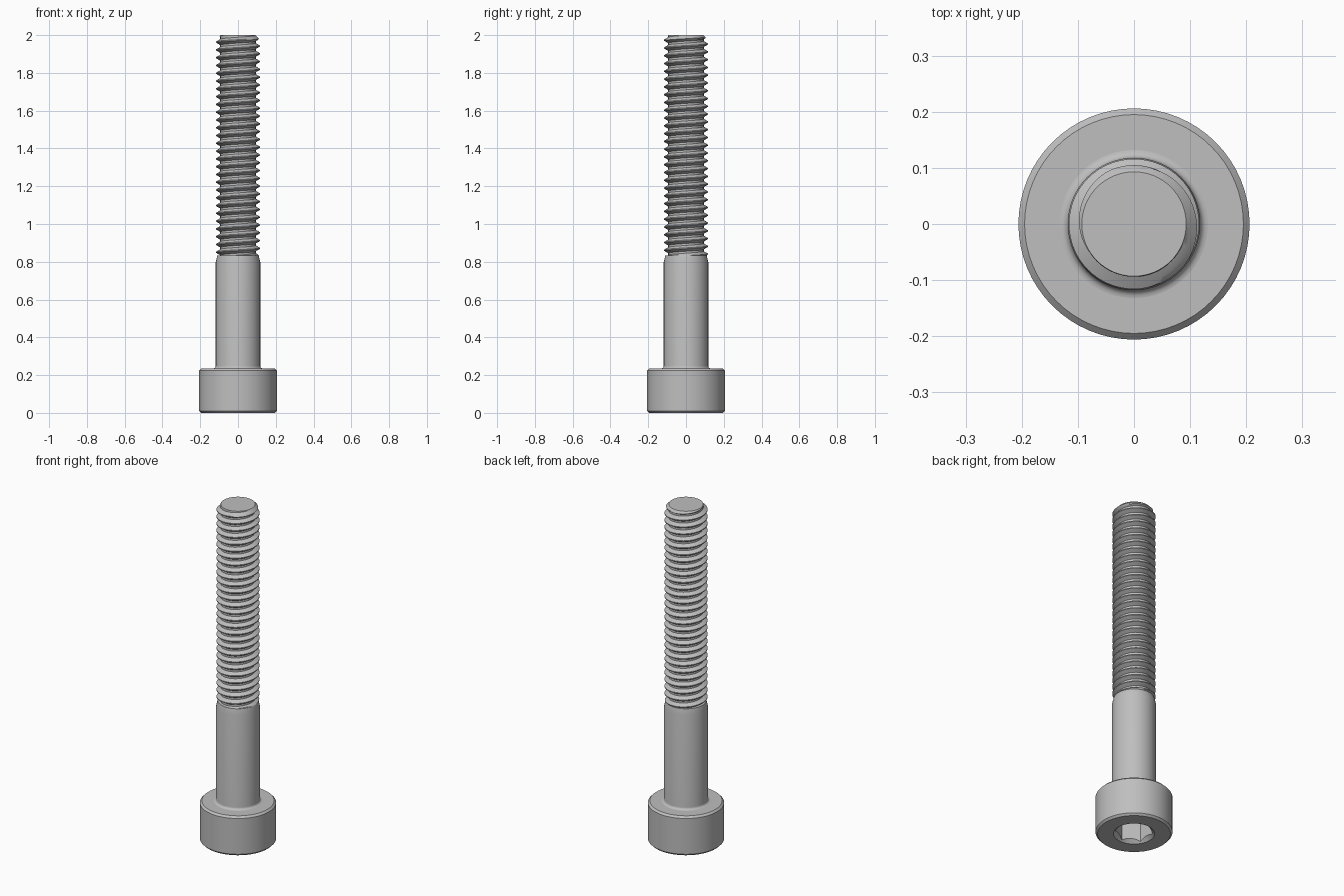
import bpy, bmesh, math
from mathutils import Matrix, Vector

if "Cube" in bpy.data.objects:
    bpy.data.objects.remove(bpy.data.objects["Cube"])

SEGS = 64
HEAD_R, HEAD_H = 0.206, 0.235
SHANK_R = 0.118

steel = bpy.data.materials.new("steel grey")
steel.use_nodes = True
steel.diffuse_color = (0.52, 0.52, 0.52, 1)
steel.node_tree.nodes["Principled BSDF"].inputs["Base Color"].default_value = (0.52, 0.52, 0.52, 1)


def make_object(name, bm):
    bmesh.ops.remove_doubles(bm, verts=bm.verts, dist=1e-5)
    bmesh.ops.recalc_face_normals(bm, faces=bm.faces)
    mesh = bpy.data.meshes.new(name)
    bm.to_mesh(mesh)
    bm.free()
    mesh.materials.append(steel)
    obj = bpy.data.objects.new(name, mesh)
    bpy.context.collection.objects.link(obj)
    return obj


def activate(obj):
    bpy.ops.object.select_all(action='DESELECT')
    obj.select_set(True)
    bpy.context.view_layer.objects.active = obj


def smooth(obj):
    activate(obj)
    bpy.ops.object.shade_smooth_by_angle(angle=math.radians(30))


def lathe(name, profile):
    """Revolve (radius, height) points around z."""
    bm = bmesh.new()
    verts = [bm.verts.new((r, 0, z)) for r, z in profile]
    edges = [bm.edges.new(pair) for pair in zip(verts, verts[1:])]
    bmesh.ops.spin(bm, geom=verts + edges, cent=(0, 0, 0), axis=(0, 0, 1),
                   angle=math.tau, steps=SEGS)
    return make_object(name, bm)


def cone(name, sides, r1, r2, z1, z2):
    bm = bmesh.new()
    bmesh.ops.create_cone(bm, cap_ends=True, segments=sides, radius1=r1, radius2=r2,
                          depth=z2 - z1, matrix=Matrix.Translation((0, 0, (z1 + z2) / 2)))
    return make_object(name, bm)


def cut(target, cutter):
    activate(target)
    mod = target.modifiers.new("cut", 'BOOLEAN')
    mod.operation, mod.solver, mod.object = 'DIFFERENCE', 'EXACT', cutter
    bpy.ops.object.modifier_apply(modifier=mod.name)
    bpy.data.objects.remove(cutter)


# Cylinder head with chamfered rims and a countersunk hex socket
rim = 0.011
head = lathe("head", [(0, 0), (HEAD_R - rim, 0), (HEAD_R, rim), (HEAD_R, HEAD_H - rim),
                      (HEAD_R - rim, HEAD_H), (0, HEAD_H)])
cut(head, cone("socket_cutter", 6, 0.102, 0.102, -0.05, 0.118))
cut(head, cone("countersink_cutter", SEGS, 0.13, 0.08, -0.02, 0.03))
smooth(head)

# Plain shank with a fillet under the head and a chamfered shoulder
fillet = 0.014
arc = [(SHANK_R + fillet * (1 - math.sin(a)), HEAD_H + fillet * (1 - math.cos(a)))
       for a in (math.radians(d) for d in range(0, 91, 18))]
shank = lathe("shank", [(0, HEAD_H - 0.01), (SHANK_R + fillet, HEAD_H - 0.01)] + arc
              + [(SHANK_R, 0.797), (0.110, 0.832), (0, 0.832)])
smooth(shank)

# Right-hand helical thread, fading out at the shoulder and chamfered at the tip
PITCH, TURNS = 0.0412, 31
ROOT, CREST = 0.094, 0.116
BOTTOM, TOP, TIP_R = 0.815, 2.0, 0.093
START = 1.963 - 29 * PITCH
tooth = [(0, 0), (0.125, 0), (0.28, 0.5), (0.4375, 1), (0.5625, 1), (0.72, 0.5), (0.875, 0), (1, 0)]

bm = bmesh.new()
previous = None
for i in range(TURNS * SEGS + 1):
    angle = math.tau * (i % SEGS) / SEGS
    row = []
    for along, rise in tooth:
        z = min(max(START + PITCH * (i / SEGS + along), BOTTOM), TOP)
        r = min(ROOT + (CREST - ROOT) * rise, TIP_R + TOP - z, TIP_R + z - BOTTOM)
        row.append(bm.verts.new((r * math.cos(angle), r * math.sin(angle), z)))
    if previous:
        for j in range(len(tooth) - 1):
            bm.faces.new((previous[j], row[j], row[j + 1], previous[j + 1]))
    previous = row
bmesh.ops.remove_doubles(bm, verts=bm.verts, dist=1e-5)

# Flat tip and hidden base close the thread
for z in (BOTTOM, TOP):
    bmesh.ops.create_circle(bm, cap_ends=True, segments=SEGS, radius=TIP_R,
                            matrix=Matrix.Translation(Vector((0, 0, z))))
thread = make_object("thread", bm)
smooth(thread)
